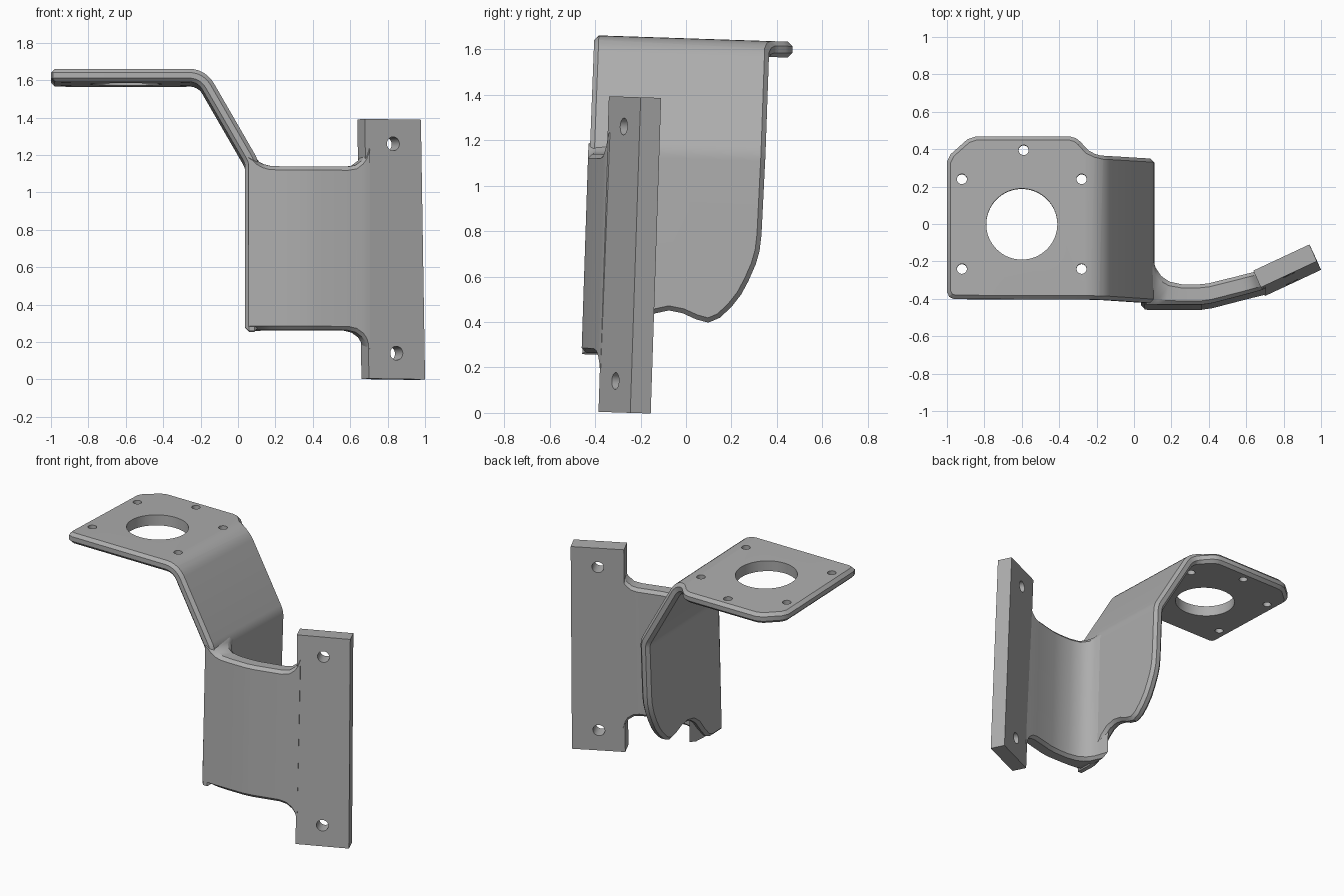
import bpy, bmesh, math
from mathutils import Matrix, Vector

if "Cube" in bpy.data.objects:
    bpy.data.objects.remove(bpy.data.objects["Cube"], do_unlink=True)

GREY = (0.42, 0.42, 0.42, 1)
steel = bpy.data.materials.new("plain_grey_metal")
steel.use_nodes = True
steel.diffuse_color = GREY
steel.node_tree.nodes["Principled BSDF"].inputs["Base Color"].default_value = GREY

LEAN = Matrix.Rotation(-0.033, 4, 'X')   # whole bracket leans back slightly
T = 0.07                                 # bent sheet thickness


def finish(bm, name):
    """Lean the mesh, link it and shade it."""
    bmesh.ops.recalc_face_normals(bm, faces=bm.faces)
    bm.transform(LEAN)
    mesh = bpy.data.meshes.new(name)
    bm.to_mesh(mesh)
    bm.free()
    mesh.materials.append(steel)
    ob = bpy.data.objects.new(name, mesh)
    bpy.context.collection.objects.link(ob)
    return ob


def activate(ob):
    bpy.ops.object.select_all(action='DESELECT')
    ob.select_set(True)
    bpy.context.view_layer.objects.active = ob


def smooth(ob):
    activate(ob)
    bpy.ops.object.shade_smooth_by_angle(angle=math.radians(30))


def drill(ob, centre, axis, radius, sides):
    """Cut a round hole through a part."""
    bm = bmesh.new()
    turn = Vector((0, 0, 1)).rotation_difference(Vector(axis)).to_matrix().to_4x4()
    bmesh.ops.create_cone(bm, cap_ends=True, segments=sides, radius1=radius,
                          radius2=radius, depth=0.3,
                          matrix=Matrix.Translation(centre) @ turn)
    cutter = finish(bm, "hole_cutter")
    cutter.hide_render = True
    mod = ob.modifiers.new("hole", 'BOOLEAN')
    mod.operation, mod.solver, mod.object = 'DIFFERENCE', 'EXACT', cutter
    activate(ob)
    bpy.ops.object.modifier_apply(modifier=mod.name)
    bpy.data.objects.remove(cutter, do_unlink=True)


def loft(rings, name):
    """Skin a row of closed rings and cap both ends."""
    bm = bmesh.new()
    rows = [[bm.verts.new(p) for p in ring] for ring in rings]
    n = len(rows[0])
    for a, b in zip(rows, rows[1:]):
        for i in range(n):
            j = (i + 1) % n
            bm.faces.new((a[i], a[j], b[j], b[i]))
    bm.faces.new(rows[0])
    bm.faces.new(rows[-1])
    return finish(bm, name)


# Bent sheet: flat outline along its length, then folded twice
BENDS = ((0.80, 0.06, 60), (1.328, 0.03, 30))   # position, half length, degrees


def heading(s):
    return math.radians(sum(a * min(1, max(0, (s - c + h) / (2 * h)))
                            for c, h, a in BENDS))


def fold(s, n):
    """Position on the folded centreline, offset along its normal."""
    x, z, steps = -1.0, 1.612, 300
    ds = s / steps
    for k in range(steps):
        a = heading((k + 0.5) * ds)
        x += math.cos(a) * ds
        z -= math.sin(a) * ds
    a = heading(s)
    return x + math.sin(a) * n, z + math.cos(a) * n


plate_edge = [(0, -0.415), (0.012, -0.443), (0.04, -0.455), (0.8, -0.458)]
# scalloped lower edge as depth and height
scallop = [(-0.465, 0.25), (-0.35, 0.25), (-0.30, 0.27), (-0.25, 0.33), (-0.20, 0.40),
           (-0.15, 0.44), (-0.09, 0.455), (-0.03, 0.445), (0.03, 0.42), (0.085, 0.407),
           (0.135, 0.43), (0.185, 0.48), (0.225, 0.535), (0.255, 0.595),
           (0.285, 0.67), (0.30, 0.73), (0.306, 0.80)]
back_edge = [(1.328, 0.312), (0.82, 0.313), (0.785, 0.322), (0.755, 0.34), (0.715, 0.385),
             (0.69, 0.405), (0.655, 0.415), (0.155, 0.415), (0.11, 0.4),
             (0.02, 0.32), (0, 0.28)]
outline = plate_edge + [(2.483 - z, y) for y, z in scallop] + back_edge

bm = bmesh.new()
base = bm.faces.new([bm.verts.new((s, y, -T / 2)) for s, y in outline])
top = bmesh.ops.extrude_face_region(bm, geom=[base], use_keep_orig=True)
bmesh.ops.translate(bm, vec=(0, 0, T),
                    verts=[g for g in top["geom"] if isinstance(g, bmesh.types.BMVert)])
rim = [e for e in bm.edges if abs(e.verts[0].co.z - e.verts[1].co.z) < 0.001]
bmesh.ops.bevel(bm, geom=rim, offset=0.02, segments=1, affect='EDGES')
for c, h, a in BENDS:
    for k in range(7):
        bmesh.ops.bisect_plane(bm, geom=bm.verts[:] + bm.edges[:] + bm.faces[:],
                               plane_co=(c - h + k * h / 3, 0, 0), plane_no=(1, 0, 0))
for v in bm.verts:
    x, z = fold(v.co.x, v.co.z)
    v.co = (x, v.co.y, z)
sheet = finish(bm, "bent_sheet")

# Holes in the top plate
drill(sheet, (-0.6, -0.055, 1.61), (0, 0, 1), 0.19, 64)
for x, y in [(-0.92, 0.24), (-0.28, 0.24), (-0.92, -0.24), (-0.28, -0.24), (-0.59, 0.395)]:
    drill(sheet, (x, y - 0.054, 1.61), (0, 0, 1), 0.027, 24)
smooth(sheet)

# Curved web: front point, back point, bottom and top of each column
columns = [
    ((0.055, -0.467), (0.085, -0.17), 0.25, 1.19),
    ((0.08, -0.468), (0.10, -0.22), 0.25, 1.175),
    ((0.10, -0.468), (0.115, -0.27), 0.25, 1.155),
    ((0.13, -0.468), (0.145, -0.315), 0.25, 1.138),
    ((0.17, -0.468), (0.19, -0.345), 0.25, 1.127),
    ((0.24, -0.468), (0.26, -0.36), 0.25, 1.125),
    ((0.36, -0.468), (0.34, -0.36), 0.25, 1.125),
    ((0.42, -0.459), (0.40, -0.354), 0.25, 1.125),
    ((0.59, -0.415), (0.56, -0.314), 0.25, 1.125),
    ((0.635, -0.403), (0.60, -0.304), 0.24, 1.133),
    ((0.67, -0.394), (0.635, -0.296), 0.215, 1.16),
    ((0.69, -0.388), (0.653, -0.292), 0.185, 1.19),
    ((0.705, -0.382), (0.67, -0.288), 0.13, 1.235),
]
c = 0.02
rings = []
for front, back, lo, hi in columns:
    f, b = Vector(front), Vector(back)
    f2, b2 = f.lerp(b, 0.18), f.lerp(b, 0.82)
    rings.append([(*p, z) for p, z in ((f, lo + c), (f, hi - c), (f2, hi), (b2, hi),
                                       (b, hi - c), (b, lo + c), (b2, lo), (f2, lo))])
smooth(loft(rings, "curved_web"))

# Mounting flange
corners = [(0.70, -0.385), (1.0, -0.245), (0.96, -0.155), (0.66, -0.295)]
flange = loft([[(x - 0.016 * z, y, z) for x, y in corners] for z in (-0.008, 1.381)],
              "mounting_flange")
for z in (0.13, 1.25):
    drill(flange, (0.83 - 0.016 * z, -0.273, z), (0.42, -0.9, 0), 0.037, 32)
smooth(flange)
